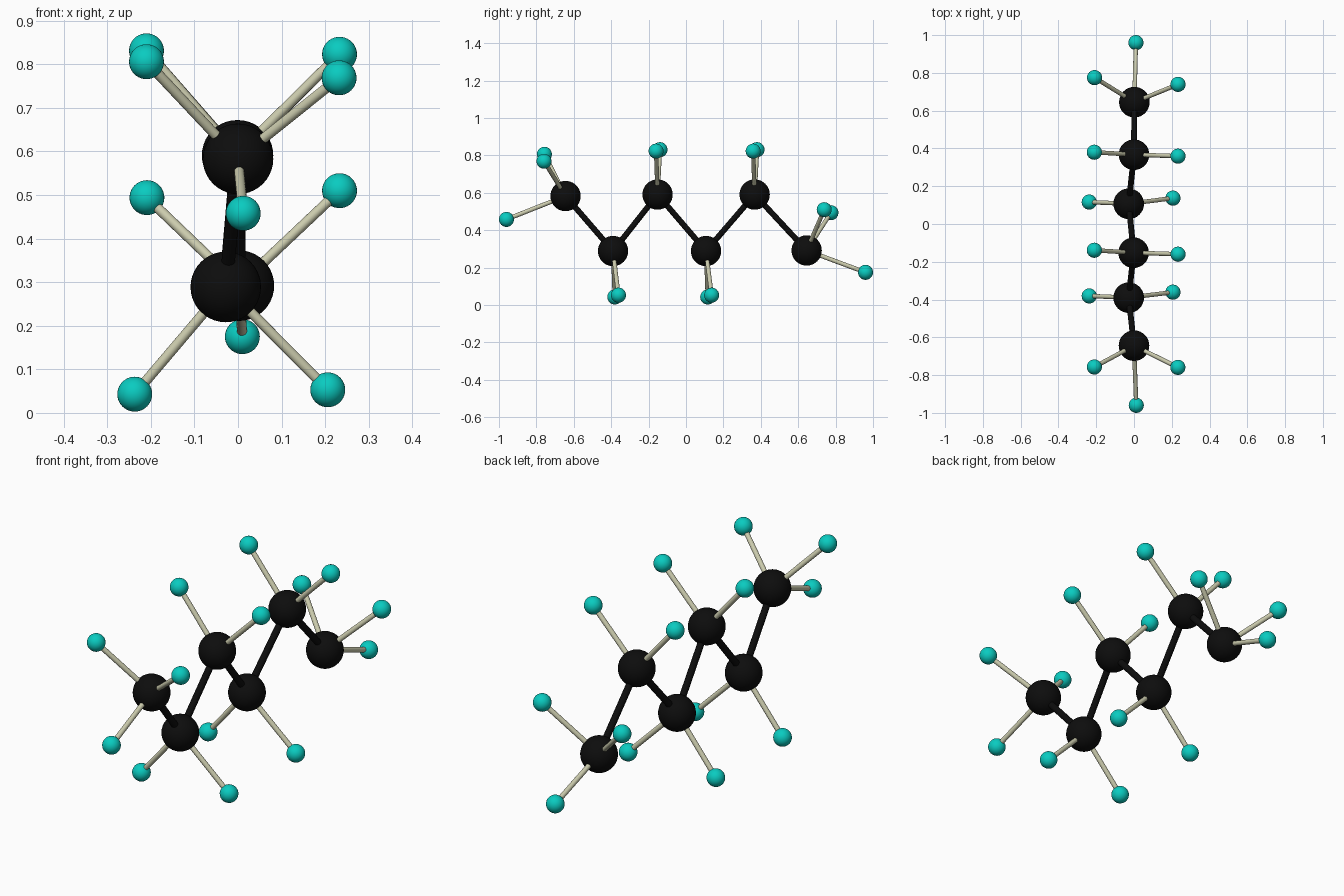
import bpy
import math
from mathutils import Vector

if "Cube" in bpy.data.objects:
    bpy.data.objects.remove(bpy.data.objects["Cube"])


def material(name, rgb):
    m = bpy.data.materials.new(name)
    m.diffuse_color = (*rgb, 1.0)
    m.use_nodes = True
    m.node_tree.nodes["Principled BSDF"].inputs["Base Color"].default_value = m.diffuse_color
    return m


BLACK = material("black", (0.004, 0.004, 0.004))
TEAL = material("teal", (0.003, 0.60, 0.53))
BEIGE = material("pale beige", (0.60, 0.60, 0.42))


def finish(name, mat):
    ob = bpy.context.object
    ob.name = name
    ob.data.materials.append(mat)
    bpy.ops.object.shade_smooth_by_angle(angle=math.radians(40))


def ball(name, pos, radius, mat):
    bpy.ops.mesh.primitive_uv_sphere_add(segments=32, ring_count=20, radius=radius, location=pos)
    finish(name, mat)


def rod(name, a, b, radius, mat):
    a, b = Vector(a), Vector(b)
    d = b - a
    bpy.ops.mesh.primitive_cylinder_add(vertices=20, radius=radius, depth=d.length,
                                        location=(a + b) / 2,
                                        rotation=d.to_track_quat('Z', 'Y').to_euler())
    finish(name, mat)


# Zigzag chain: each large ball with the small balls attached to it
chain = [
    ((0.0, -0.644, 0.583), [(0.012, -0.960, 0.458), (-0.210, -0.757, 0.806), (0.232, -0.759, 0.769)]),
    ((-0.028, -0.390, 0.289), [(-0.237, -0.381, 0.043), (0.206, -0.361, 0.053)]),
    ((-0.002, -0.152, 0.591), [(-0.210, -0.139, 0.831), (0.233, -0.160, 0.823)]),
    ((-0.028, 0.107, 0.289), [(-0.237, 0.116, 0.043), (0.206, 0.137, 0.053)]),
    ((0.0, 0.367, 0.591), [(-0.210, 0.380, 0.831), (0.233, 0.359, 0.823)]),
    ((0.002, 0.645, 0.292), [(0.010, 0.960, 0.175), (-0.209, 0.775, 0.494), (0.233, 0.739, 0.510)]),
]

for i, (core, tips) in enumerate(chain, 1):
    ball(f"large_ball_{i}", core, 0.081, BLACK)
    for j, tip in enumerate(tips, 1):
        ball(f"small_ball_{i}_{j}", tip, 0.040, TEAL)
        rod(f"thin_rod_{i}_{j}", core, tip, 0.0115, BEIGE)

# Thicker dark rods joining neighbouring large balls
for i in range(len(chain) - 1):
    rod(f"chain_rod_{i + 1}", chain[i][0], chain[i + 1][0], 0.0155, BLACK)
